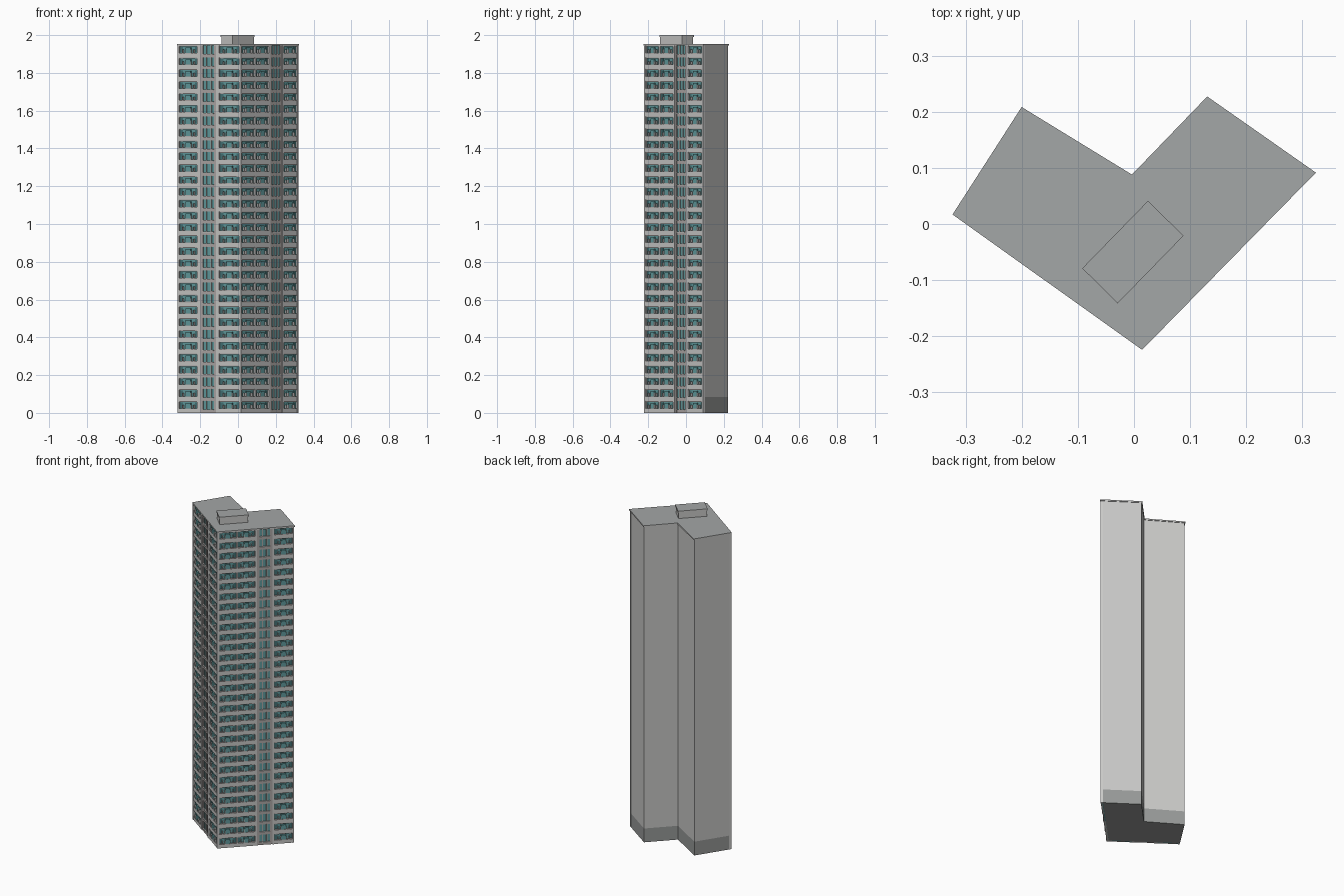
import bpy, bmesh
from mathutils import Vector

if "Cube" in bpy.data.objects:
    bpy.data.objects.remove(bpy.data.objects["Cube"])

def mat(name, c):
    m = bpy.data.materials.new(name)
    m.diffuse_color = (*c, 1)
    m.use_nodes = True
    m.node_tree.nodes["Principled BSDF"].inputs["Base Color"].default_value = m.diffuse_color
    return m

WALL = mat("pale grey wall", (0.58, 0.58, 0.57))
BASE = mat("dark grey plinth", (0.31, 0.32, 0.315))
ROOF = mat("roof grey", (0.37, 0.385, 0.385))
FRAME = mat("warm grey frame", (0.42, 0.39, 0.38))
GLASS = mat("teal glass", (0.12, 0.33, 0.34))
DARK = mat("deep teal glass", (0.06, 0.17, 0.18))

def finish(bm, name, mats):
    bmesh.ops.recalc_face_normals(bm, faces=bm.faces)
    me = bpy.data.meshes.new(name)
    bm.to_mesh(me)
    bm.free()
    for m in mats:
        me.materials.append(m)
    ob = bpy.data.objects.new(name, me)
    bpy.context.collection.objects.link(ob)
    return ob

def prism(name, pts, levels, mats):
    """Stack of extruded outlines; one material per storey band, last one on top."""
    bm = bmesh.new()
    rings = [[bm.verts.new((x, y, z)) for x, y in pts] for z in levels]
    n = len(pts)
    for k in range(len(levels) - 1):
        for i in range(n):
            j = (i + 1) % n
            f = bm.faces.new((rings[k][i], rings[k][j], rings[k + 1][j], rings[k + 1][i]))
            f.material_index = k
    bm.faces.new(rings[0]).material_index = 0
    bm.faces.new(rings[-1]).material_index = len(mats) - 1
    return finish(bm, name, mats)

def offset(pts, dists):
    """Move each outline edge outward by its own distance (counter-clockwise outline)."""
    out, n = [], len(pts)
    for i in range(n):
        p0, p1, p2 = (Vector(pts[k % n]) for k in (i - 1, i, i + 1))
        a, b = (p1 - p0).normalized(), (p2 - p1).normalized()
        na, nb = Vector((a.y, -a.x)), Vector((b.y, -b.x))
        da, db = dists[i - 1], dists[i]
        det = na.x * nb.y - na.y * nb.x
        out.append((p1.x + (da * nb.y - db * na.y) / det - 0,
                    p1.y + (na.x * db - nb.x * da) / det) if abs(det) > 1e-6 else p1)
    return out

# Footprint: two wings meeting at the front corner
A, B, C = (-0.318, 0.018), (0.014, -0.219), (0.318, 0.091)
D, E, F = (0.131, 0.222), (-0.003, 0.083), (-0.199, 0.203)
PLAN = [A, B, C, D, E, F]
TOP, FLOORS = 1.945, 31
PITCH = TOP / FLOORS
DEPTH = 0.012

prism("tower_core", offset(PLAN, [-DEPTH, -DEPTH, 0, 0, 0, 0]),
      [0, 0.085, TOP], [BASE, WALL, ROOF])
prism("roof_coping", offset(PLAN, [0.004] * 6), [TOP, 1.953], [WALL, ROOF])

# Rooftop plant room with a thin lid
PLANT = [(-0.088, -0.079), (-0.029, -0.137), (0.084, -0.021), (0.025, 0.037)]
prism("plant_room", PLANT, [1.953, 1.992], [WALL, ROOF])
prism("plant_room_lid", offset(PLANT, [0.003] * 4), [1.99, 2.0], [WALL, ROOF])

class Facade:
    """Collects boxes in facade coordinates: u along, z up, d outward."""
    def __init__(self, p, q):
        self.p = Vector((*p, 0))
        run = Vector((*q, 0)) - self.p
        self.len, self.u = run.length, run.normalized()
        self.n = Vector((self.u.y, -self.u.x, 0))
        self.parts = {}

    def box(self, part, m, u0, u1, z0, z1, d0, d1):
        bm = self.parts.setdefault(part, (bmesh.new(), m))[0]
        v = [bm.verts.new(self.p + self.u * a + self.n * d + Vector((0, 0, z)))
             for z in (z0, z1) for a, d in ((u0, d0), (u1, d0), (u1, d1), (u0, d1))]
        for q in ((0, 1, 2, 3), (4, 5, 6, 7), (0, 1, 5, 4), (1, 2, 6, 5), (2, 3, 7, 6), (3, 0, 4, 7)):
            bm.faces.new([v[i] for i in q])

    def wide_bay(self, a, b):
        w = b - a
        self.box("balcony_glass", GLASS, a, b, 0, TOP, -DEPTH, -0.008)
        for k in range(FLOORS):
            z = k * PITCH
            # Spandrel, projecting glazed box and mullions
            self.box("spandrels", WALL, a, b, z, z + 0.021, -DEPTH, 0.001)
            self.box("sills", FRAME, a, b, z + 0.021, z + 0.024, -DEPTH, 0.003)
            self.box("bay_windows", GLASS, a + 0.36 * w, a + 0.64 * w,
                     z + 0.024, z + 0.052, -DEPTH, 0.002)
            for t in (0.1, 0.9):
                self.box("dark_panes", DARK, a + (t - 0.07) * w, a + (t + 0.07) * w,
                         z + 0.026, z + 0.056, -0.008, -0.006)
            for t in (0.2, 0.35, 0.65, 0.8):
                self.box("mullions", WALL, a + t * w - 0.0018, a + t * w + 0.0018,
                         z + 0.024, z + 0.042, -DEPTH, 0.004)
            self.box("lintels", FRAME, a, b, z + PITCH - 0.005, z + PITCH, -DEPTH, 0.0)

    def narrow_bay(self, a, b):
        w = b - a
        self.box("narrow_glass", GLASS, a, b, 0, TOP, -DEPTH, -0.006)
        for t0, t1 in ((0, 0.16), (0.84, 1)):
            self.box("narrow_jambs", FRAME, a + t0 * w, a + t1 * w, 0, TOP, -DEPTH, 0.0)
        for t in (0.36, 0.64):
            self.box("narrow_posts", FRAME, a + t * w - 0.003, a + t * w + 0.003, 0, TOP, -DEPTH, -0.002)
        for k in range(FLOORS):
            z = k * PITCH
            self.box("narrow_spandrels", FRAME, a, b, z, z + 0.015, -DEPTH, -0.001)
            self.box("narrow_rails", WALL, a + 0.16 * w, a + 0.84 * w,
                     z + 0.015, z + 0.018, -DEPTH, 0.002)

    def build(self, prefix, bays, margin):
        edge = margin
        for kind, t0, t1 in bays:
            a, b = t0 * self.len, t1 * self.len
            (self.wide_bay if kind == "wide" else self.narrow_bay)(a, b)
            self.box("piers", WALL, edge, a, 0, TOP, -DEPTH, 0.003)
            edge = b
        self.box("piers", WALL, edge, self.len - margin, 0, TOP, -DEPTH, 0.003)
        for part, (bm, m) in self.parts.items():
            finish(bm, prefix + "_" + part, [m])

# Glazed street facades
Facade(A, B).build("left_facade", [("wide", 0.02, 0.31), ("narrow", 0.355, 0.615),
                                   ("wide", 0.66, 0.98)], 0.0)
Facade(B, C).build("right_facade", [("wide", 0.02, 0.245), ("wide", 0.265, 0.49),
                                    ("narrow", 0.515, 0.72), ("wide", 0.745, 0.98)], 0.0)
